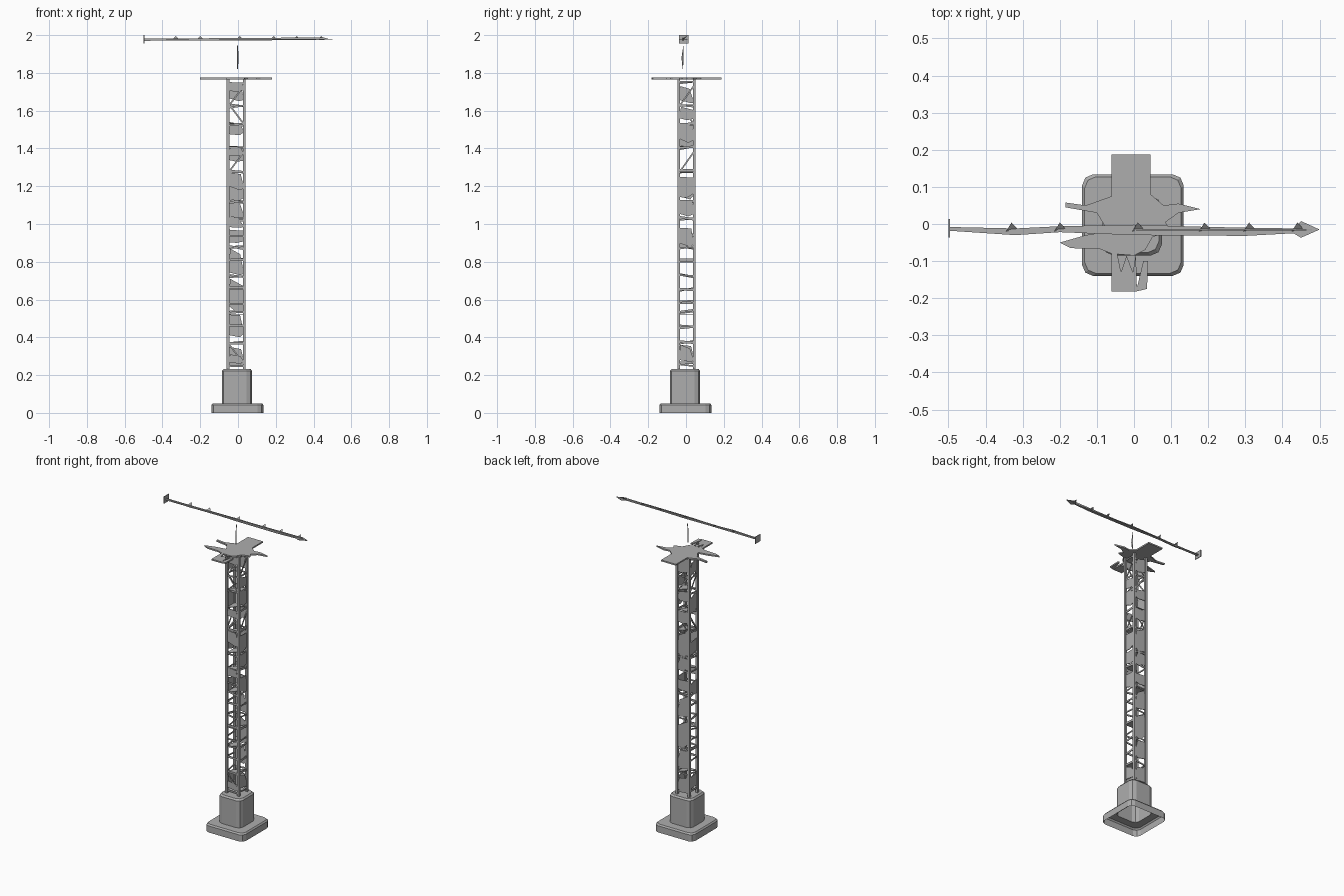
import bpy, bmesh, random
from mathutils import Vector

random.seed(4)
cube = bpy.data.objects.get("Cube")
if cube:
    bpy.data.objects.remove(cube, do_unlink=True)

steel = bpy.data.materials.new("weathered grey")
steel.use_nodes = True
GREY = (0.42, 0.42, 0.42, 1)
steel.diffuse_color = GREY
steel.node_tree.nodes["Principled BSDF"].inputs["Base Color"].default_value = GREY


def finish(name, bm):
    bmesh.ops.recalc_face_normals(bm, faces=bm.faces)
    mesh = bpy.data.meshes.new(name)
    bm.to_mesh(mesh)
    bm.free()
    mesh.materials.append(steel)
    ob = bpy.data.objects.new(name, mesh)
    bpy.context.scene.collection.objects.link(ob)
    return ob


def add_plate(bm, points, depth):
    """Add a polygon extruded along the vector depth."""
    depth = Vector(depth)
    low = [bm.verts.new(Vector(p)) for p in points]
    high = [bm.verts.new(Vector(p) + depth) for p in points]
    bm.faces.new(low)
    bm.faces.new(high)
    for i in range(len(low)):
        j = (i + 1) % len(low)
        bm.faces.new((low[i], low[j], high[j], high[i]))


def add_box(bm, lo, hi):
    add_plate(bm, [(lo[0], lo[1], lo[2]), (hi[0], lo[1], lo[2]),
                   (hi[0], hi[1], lo[2]), (lo[0], hi[1], lo[2])], (0, 0, hi[2] - lo[2]))


def shell(name, rings, cap=False):
    """Open-bottomed loft of clipped-corner squares: (centre, half size, corner, z)."""
    bm = bmesh.new()
    loops = []
    for c, h, k, z in rings:
        m = k * 0.3
        corner = [(h, h - k), (h - m, h - m), (h - k, h)]
        loop = []
        for _ in range(4):
            loop += [bm.verts.new((c + x, c + y, z)) for x, y in corner]
            corner = [(-y, x) for x, y in corner]
        loops.append(loop)
    for a, b in zip(loops, loops[1:]):
        for i in range(len(a)):
            j = (i + 1) % len(a)
            bm.faces.new((a[i], a[j], b[j], b[i]))
    if cap:
        bm.faces.new(loops[-1])
    return finish(name, bm)


# Footing and pedestal
shell("footing", [(-0.003, 0.137, 0.03, 0), (-0.003, 0.137, 0.03, 0.042),
                  (-0.003, 0.13, 0.03, 0.051), (-0.005, 0.08, 0.03, 0.051)])
shell("pedestal", [(-0.005, 0.08, 0.03, 0.051), (-0.005, 0.08, 0.03, 0.222),
                   (-0.005, 0.072, 0.03, 0.232)], cap=True)

# Tower frame
X0, X1, Y0, Y1 = -0.06, 0.04, -0.045, 0.05
BOTTOM, TOP = 0.23, 1.77
T = 0.014
bm = bmesh.new()
for x in (X0, X1 - T):
    for y in (Y0, Y1 - T):
        add_box(bm, (x, y, BOTTOM), (x + T, y + T, TOP))
finish("tower_legs", bm)


def on_side(side, u, z):
    """Point on a tower face; u runs 0 to 1 across it."""
    x, y = X0 + u * (X1 - X0), Y0 + u * (Y1 - Y0)
    return {"front": (x, Y0 + 0.004, z), "back": (x, Y1 - 0.008, z),
            "left": (X1 - 0.008, y, z), "right": (X0 + 0.004, y, z)}[side]


DEPTH = {"front": (0, 0.004, 0), "back": (0, 0.004, 0),
         "left": (0.004, 0, 0), "right": (0.004, 0, 0)}

# Uneven rungs on all four faces
levels = [0.25, 0.37, 0.45, 0.53, 0.58, 0.65, 0.72, 0.8, 0.87, 0.93, 1.02, 1.11,
          1.2, 1.27, 1.4, 1.52, 1.62, 1.74]
bm = bmesh.new()
for side in DEPTH:
    for z in levels:
        a, b = (random.uniform(-0.01, 0.01) for _ in range(2))
        t = random.uniform(0.008, 0.014)
        add_plate(bm, [on_side(side, 0.06, z + a), on_side(side, 0.94, z + b),
                       on_side(side, 0.94, z + b + t), on_side(side, 0.06, z + a + t)],
                  DEPTH[side])
finish("tower_rungs", bm)

# Torn sheet panels between the rungs
panels = {
    "back": [(0.25, 0.35), (0.4, 0.52), (0.53, 0.71), (0.73, 0.87), (0.9, 0.97), (1.03, 1.11),
             (1.12, 1.28), (1.33, 1.41), (1.47, 1.54), (1.65, 1.75)],
    "left": [(0.27, 0.36), (0.88, 0.98), (1.04, 1.12), (1.14, 1.25), (1.43, 1.53), (1.55, 1.62)],
    "right": [(0.28, 0.36), (0.88, 0.96), (1.13, 1.22), (1.4, 1.52), (1.64, 1.73)],
    "front": [(0.26, 0.31), (0.98, 1.03), (1.18, 1.27), (1.36, 1.41), (1.7, 1.75)],
}
for side, spans in panels.items():
    bm = bmesh.new()
    for z0, z1 in spans:
        h = z1 - z0
        r = [random.uniform(0, 0.25) for _ in range(4)]
        pts = [(0.08, z0 + h * r[0]), (0.5 + r[1], z0), (0.92, z0 + h * r[2]),
               (0.92 - r[1], z1 - h * r[3]), (0.08 + r[3] * 0.5, z1)]
        add_plate(bm, [on_side(side, u, z) for u, z in pts], DEPTH[side])
    finish(side + "_panels", bm)

# Slanted diagonal braces
bm = bmesh.new()
for side in DEPTH:
    for i, z in enumerate((0.26, 1.28, 1.53, 1.63)):
        u, v = (0.1, 0.85) if i % 2 else (0.85, 0.1)
        add_plate(bm, [on_side(side, u, z), on_side(side, u + 0.1, z),
                       on_side(side, v + 0.1, z + 0.1), on_side(side, v, z + 0.1)], DEPTH[side])
finish("tower_braces", bm)

# Inner half shelves
bm = bmesh.new()
for i, z in enumerate((0.37, 0.52, 0.65, 0.87, 1.03, 1.12, 1.27, 1.41, 1.53)):
    third = (X0, Y1) if i % 2 else (X1, Y0)
    add_plate(bm, [(X0 + 0.005, Y0 + 0.005, z), (X1 - 0.005, Y1 - 0.005, z),
                   (third[0] * 0.9, third[1] * 0.9, z)], (0, 0, 0.004))
finish("inner_shelves", bm)

# Cross-shaped top platform with ragged arms
bm = bmesh.new()
outline = [(-0.06, 0.187), (0.045, 0.187), (0.045, 0.08), (0.08, 0.05), (0.12, 0.055),
           (0.18, 0.04), (0.12, 0.03), (0.085, 0.005), (0.1, -0.02), (0.05, -0.035),
           (0.03, -0.07), (0, -0.085), (-0.06, -0.08), (-0.09, -0.068), (-0.17, -0.065),
           (-0.2, -0.05), (-0.13, -0.03), (-0.07, -0.02), (-0.1, 0.03), (-0.185, 0.045),
           (-0.185, 0.058), (-0.13, 0.05), (-0.06, 0.075)]
add_plate(bm, [(x, y, 1.766) for x, y in outline], (0, 0, 0.009))
finish("top_platform", bm)

# Split front arm of the platform
bm = bmesh.new()
for strip in ([(-0.06, -0.075), (-0.045, -0.08), (-0.035, -0.13), (-0.02, -0.085),
               (-0.003, -0.13), (0.005, -0.08), (0.008, -0.182), (-0.06, -0.182)],
              [(0.005, -0.182), (0.008, -0.172), (0.025, -0.1), (0.038, -0.1), (0.035, -0.175)]):
    add_plate(bm, [(x, y, 1.766) for x, y in strip], (0, 0, 0.009))
finish("platform_front_arm", bm)

# Thin mast splinter
bm = bmesh.new()
add_plate(bm, [(-0.004, -0.018, 1.82), (-0.001, -0.024, 1.88), (-0.004, -0.014, 1.945),
               (-0.006, -0.014, 1.88)], (0.004, 0.002, 0))
finish("mast_splinter", bm)

# Long boom: a flat strip and an upright web
bm = bmesh.new()
strip = [(-0.5, -0.018), (-0.32, -0.03), (-0.2, -0.022), (0, -0.03), (0.3, -0.032),
         (0.43, -0.025), (0.45, -0.037), (0.5, -0.015), (0.45, 0.008), (0.43, -0.012),
         (0.2, -0.008), (0, -0.002), (-0.2, -0.006), (-0.32, -0.012), (-0.5, -0.008)]
add_plate(bm, [(x, y, 1.976) for x, y in strip], (0, 0, 0.004))
finish("boom_strip", bm)

bm = bmesh.new()
web = [(-0.5, 1.97), (0, 1.972), (0.45, 1.974), (0.48, 1.98), (0.45, 1.988),
       (0, 1.984), (-0.5, 1.982)]
add_plate(bm, [(x, -0.018, z) for x, z in web], (0, 0.005, 0))
finish("boom_web", bm)

# Small fins along the boom and the end plate
bm = bmesh.new()
for x in (-0.33, -0.2, 0.01, 0.19, 0.31, 0.44):
    add_plate(bm, [(x - 0.015, -0.02, 1.978), (x + 0.015, -0.012, 1.978),
                   (x, 0.004, 1.992)], (0, 0, 0.003))
finish("boom_fins", bm)

bm = bmesh.new()
add_box(bm, (-0.5, -0.037, 1.956), (-0.496, 0.013, 2.0))
finish("boom_end_plate", bm)
